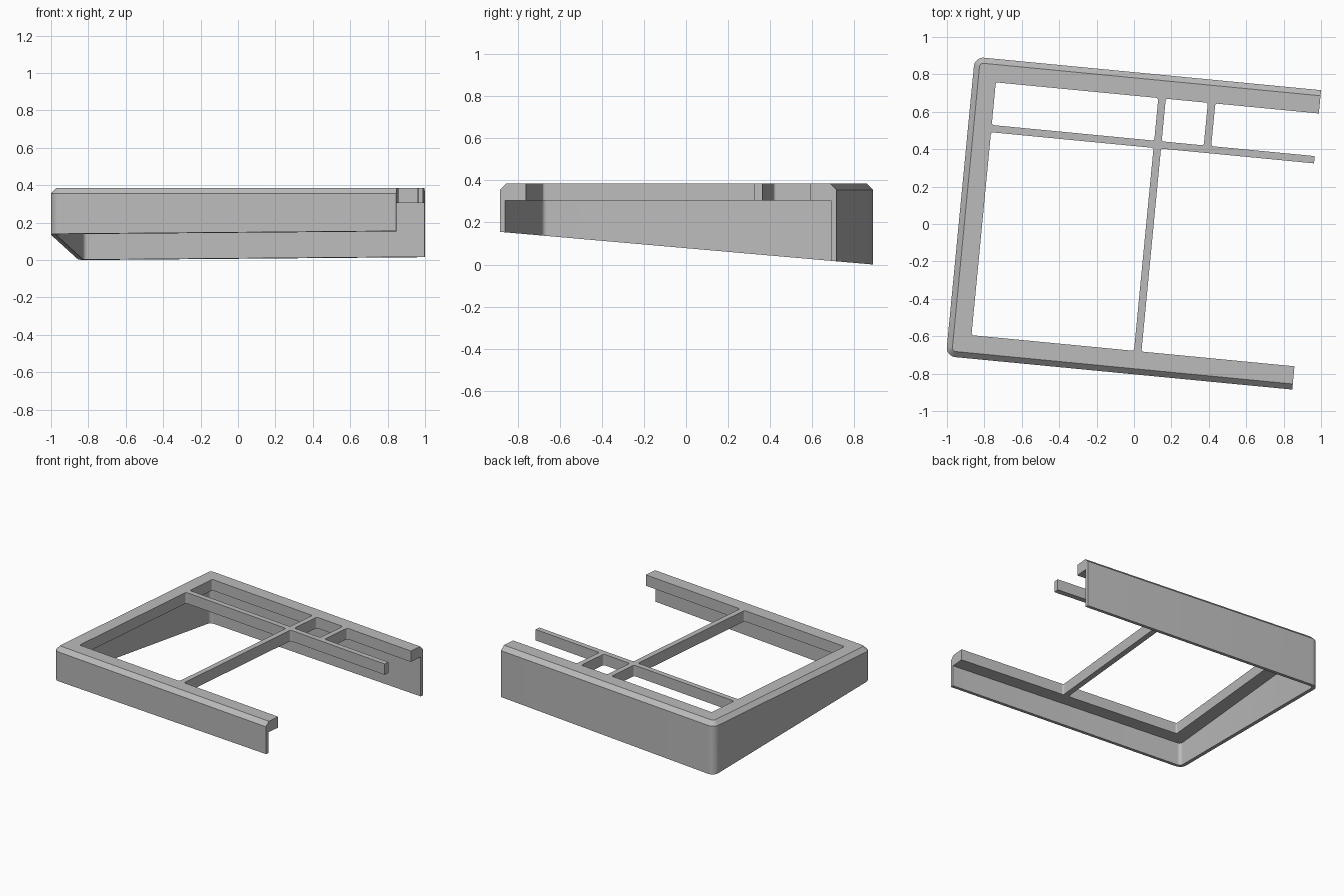
import bpy, bmesh
from math import radians, sin, cos, tan, pi
from mathutils import Matrix, Vector

cube = bpy.data.objects.get("Cube")
if cube:
    bpy.data.objects.remove(cube, do_unlink=True)

TURN = Matrix.Rotation(radians(-5.5), 4, 'Z')
LEFT, RIGHT, FRONT, BACK = -0.933, 0.927, -0.80, 0.808
TOP, UNDER = 0.385, 0.305       # lip top and underside
LIP, WALL, CHAMFER = 0.125, 0.026, 0.03
ROUND, FILLET = 0.05, 0.012

grey = bpy.data.materials.new("plain grey")
grey.use_nodes = True
grey.diffuse_color = (0.5, 0.5, 0.5, 1)
grey.node_tree.nodes["Principled BSDF"].inputs["Base Color"].default_value = (0.5, 0.5, 0.5, 1)


def finish(bm, name):
    bmesh.ops.recalc_face_normals(bm, faces=bm.faces)
    mesh = bpy.data.meshes.new(name)
    bm.to_mesh(mesh)
    bm.free()
    mesh.materials.append(grey)
    obj = bpy.data.objects.new(name, mesh)
    bpy.context.collection.objects.link(obj)
    bpy.ops.object.select_all(action='DESELECT')
    obj.select_set(True)
    bpy.context.view_layer.objects.active = obj
    bpy.ops.object.shade_smooth_by_angle(angle=radians(30))


def prism(bm, outline):
    """Extrude a plan outline through the thickness of the lip."""
    low = [bm.verts.new(TURN @ Vector((u, v, UNDER))) for u, v in outline]
    high = [bm.verts.new(TURN @ Vector((u, v, TOP))) for u, v in outline]
    bm.faces.new(low)
    bm.faces.new(high)
    for i in range(len(low)):
        j = (i + 1) % len(low)
        bm.faces.new((low[i], low[j], high[j], high[i]))


def rail_path(d):
    """Three-sided plan path, moved inward by d, with rounded corners."""
    r = max(ROUND - d, FILLET)
    pts = [(RIGHT, BACK - d)]
    for cv, start in ((BACK - d - r, pi / 2), (FRONT + d + r, pi)):
        for k in range(9):
            a = start + k * pi / 16
            pts.append((LEFT + d + r + r * cos(a), cv + r * sin(a)))
    return pts + [(RIGHT, FRONT + d)]


# Outer frame: wall with chamfered lip, underside cut on a sloping plane
section = [(0, None), (0, TOP - CHAMFER), (CHAMFER, TOP), (LIP, TOP),
           (LIP, UNDER), (WALL, UNDER), (WALL, None)]
bm = bmesh.new()
rows = []
for d, z in section:
    row = []
    for u, v in rail_path(d):
        p = TURN @ Vector((u, v, 0))
        p.z = tan(radians(5)) * (0.888 - p.y) if z is None else z
        row.append(bm.verts.new(p))
    rows.append(row)
for a, b in zip(rows, rows[1:] + rows[:1]):
    for i in range(len(a) - 1):
        bm.faces.new((a[i], a[i + 1], b[i + 1], b[i]))
for end in (0, -1):
    bm.faces.new([row[end] for row in rows])
finish(bm, "outer_frame")

# Divider bars
IN_L, IN_F, IN_B = LEFT + LIP, FRONT + LIP, BACK - LIP
H0, H1 = 0.415, 0.454           # cross bar, front and back edges
M0, M1 = 0.065, 0.105           # long bar, left and right edges
S0, S1 = 0.331, 0.371           # short bar
bars = {
    "cross_bar": (IN_L, RIGHT, H0, H1),
    "long_bar_front": (M0, M1, IN_F, H0),
    "long_bar_back": (M0, M1, H1, IN_B),
    "short_bar": (S0, S1, H1, IN_B),
}
for name, (u0, u1, v0, v1) in bars.items():
    bm = bmesh.new()
    prism(bm, [(u0, v0), (u1, v0), (u1, v1), (u0, v1)])
    finish(bm, name)

# Small fillets where the bars meet
corners = [(IN_L, H0, 1, -1), (IN_L, H1, 1, 1)]
for u, su in ((M0, -1), (M1, 1)):
    corners += [(u, IN_F, su, 1), (u, H0, su, -1)]
for u, su in ((M0, -1), (M1, 1), (S0, -1), (S1, 1)):
    corners += [(u, H1, su, 1), (u, IN_B, su, -1)]
bm = bmesh.new()
for u, v, su, sv in corners:
    arc = [(u + su * FILLET * (1 - cos(k * pi / 8)), v + sv * FILLET * (1 - sin(k * pi / 8)))
           for k in range(5)]
    prism(bm, [(u, v)] + arc)
finish(bm, "bar_fillets")
